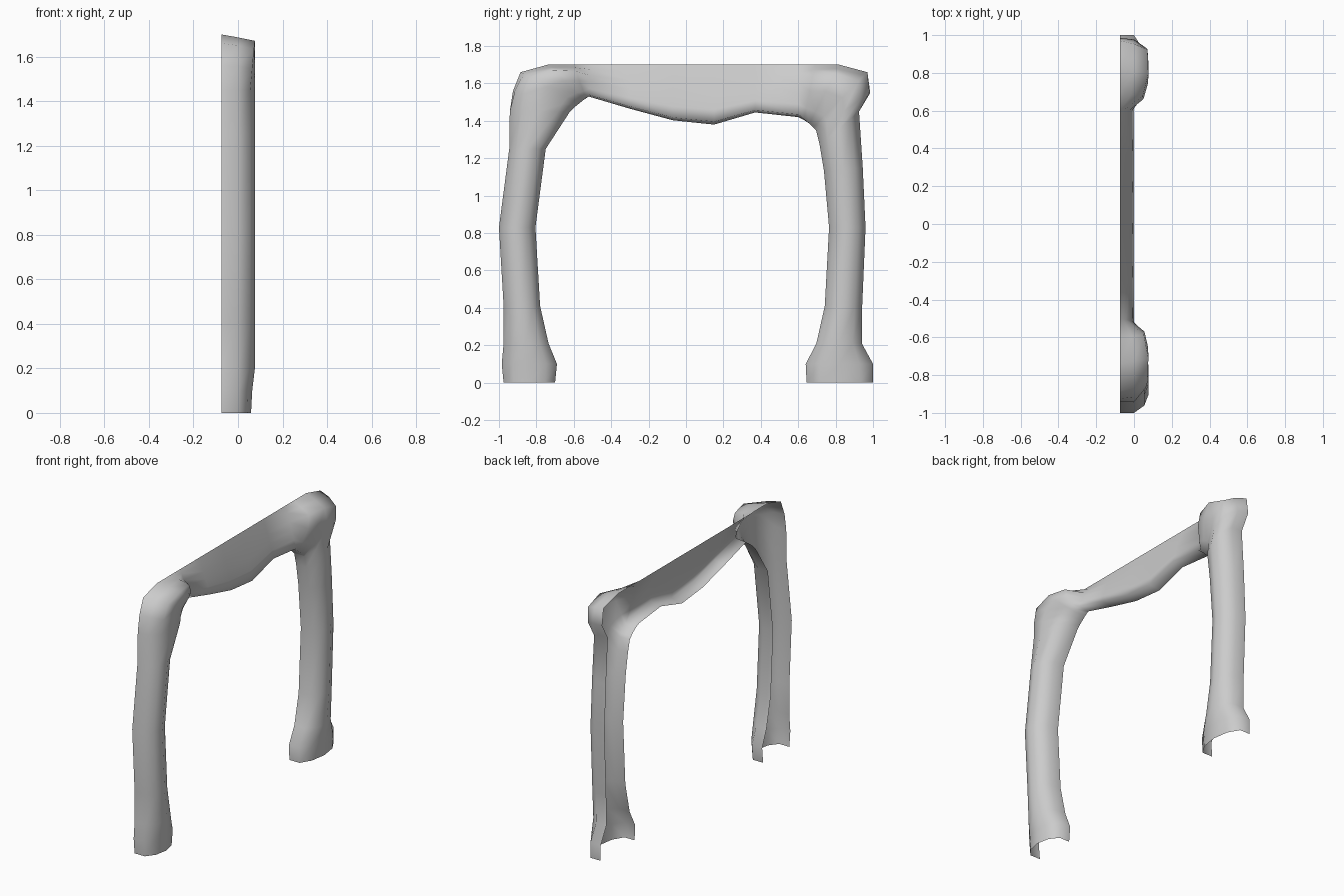
import bpy, bmesh

# Cross-section shapes (s across from outer to inner edge, x depth): leg, corner, lintel
LEG = [(0, -.075), (0, 0), (.2, .055), (.5, .077), (.8, .055), (1, 0), (1, -.075)]
CORNER = [(0, -.075), (.07, 0), (.15, .076), (.45, .075), (.8, .034), (1, 0), (1, -.075)]
LINTEL = [(0, -.075), (.15, -.06), (.35, -.042), (.55, -.025), (.75, -.01), (.95, 0), (1, -.075)]
SHAPES = [LEG, CORNER, LINTEL]

# Stations along the arch: outer y, outer z, inner y, inner z, shape blend
left_leg = [
    (-.975, 0, -.70, 0, 0), (-.985, .1, -.69, .1, 0), (-.975, .21, -.735, .21, 0),
    (-.975, .41, -.78, .41, 0), (-1, .83, -.805, .83, 0), (-.945, 1.25, -.75, 1.25, 0),
    (-.942, 1.45, -.62, 1.45, 0)]
left_corner = [
    (-.925, 1.56, -.60, 1.47, .4), (-.885, 1.66, -.575, 1.49, .8),
    (-.74, 1.7, -.55, 1.51, 1), (-.6, 1.7, -.535, 1.52, 1.2)]
lintel = [
    (-.5, 1.7, -.52, 1.53, 2), (-.3, 1.7, -.3, 1.465, 2), (-.07, 1.7, -.07, 1.403, 2),
    (.15, 1.7, .15, 1.38, 2), (.37, 1.7, .37, 1.445, 2), (.6, 1.7, .6, 1.42, 2)]
right_corner = [
    (.69, 1.7, .63, 1.405, 1.25), (.82, 1.7, .66, 1.385, 1),
    (.97, 1.66, .68, 1.365, .8), (.985, 1.55, .695, 1.35, .4)]
right_leg = [
    (.925, 1.45, .715, 1.27, 0), (.945, 1.15, .738, 1.13, 0), (.96, .83, .765, .83, 0),
    (.942, .41, .742, .41, 0), (.94, .21, .697, .21, 0), (1, .1, .64, .1, 0),
    (1, 0, .645, 0, 0)]


def section(oy, oz, iy, iz, k):
    """Points of one cross-section, blended between neighbouring shapes."""
    i = min(int(k), 1)
    t = k - i
    shallow = .76 if oz < .05 else .83 if oz < .15 else 1
    pts = []
    for (s0, x0), (s1, x1) in zip(SHAPES[i], SHAPES[i + 1]):
        s, x = s0 + (s1 - s0) * t, x0 + (x1 - x0) * t
        if x > 0:
            x *= shallow
        pts.append((x, oy + (iy - oy) * s, oz + (iz - oz) * s))
    return pts


# Open-backed arch shell, skinned from foot to foot
bm = bmesh.new()
rings = [[bm.verts.new(p) for p in section(*st)]
         for st in left_leg + left_corner + lintel + right_corner + right_leg]
for a, b in zip(rings, rings[1:]):
    for j in range(len(a) - 1):
        bm.faces.new((a[j], a[j + 1], b[j + 1], b[j]))
bm.normal_update()
if sum(f.normal.x * f.calc_area() for f in bm.faces) < 0:
    bmesh.ops.reverse_faces(bm, faces=bm.faces[:])
for f in bm.faces:
    f.smooth = True
mesh = bpy.data.meshes.new("arch_shell")
bm.to_mesh(mesh)
bm.free()
bpy.context.collection.objects.link(bpy.data.objects.new("arch_shell", mesh))
